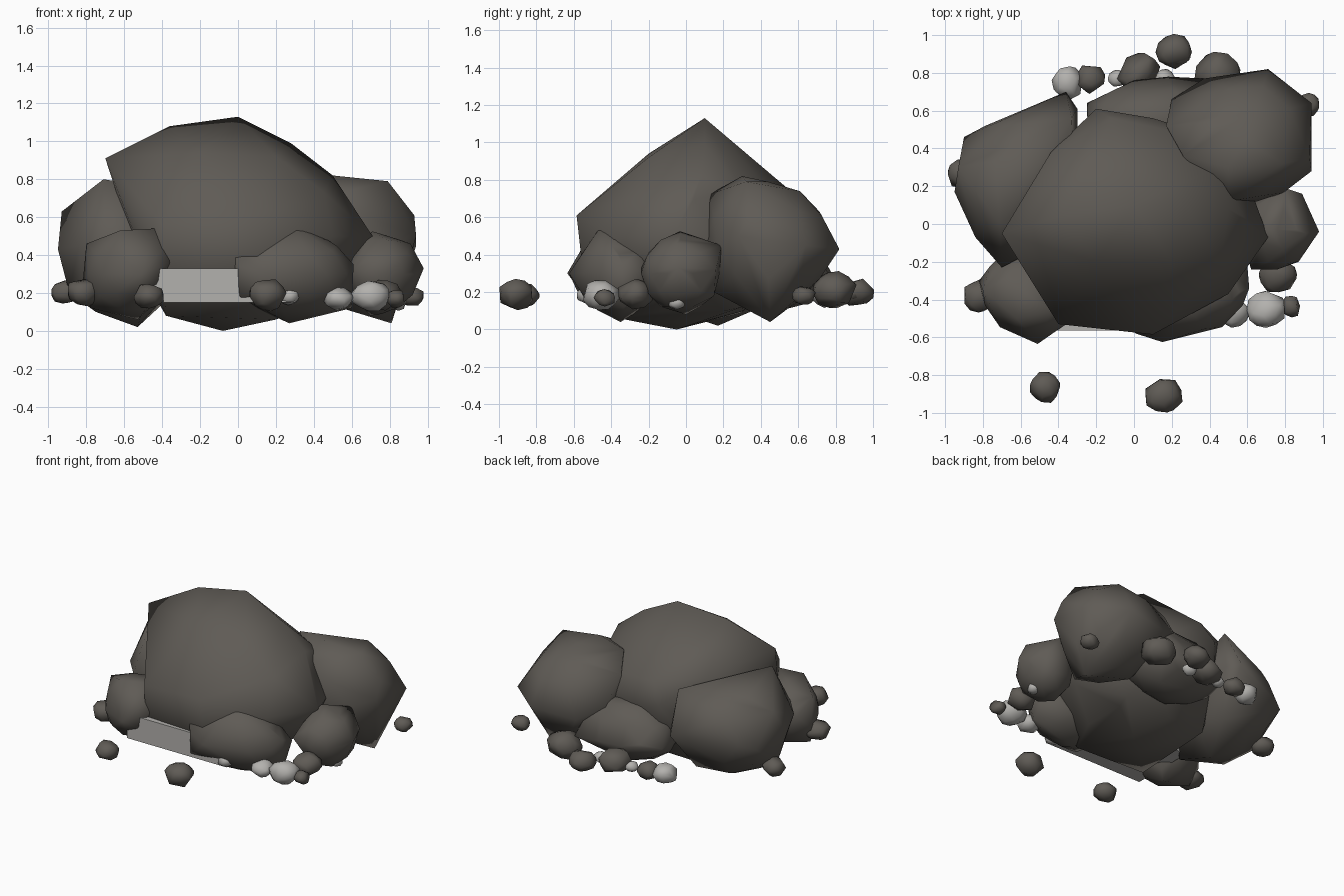
import bpy, bmesh, random
from mathutils import Vector, Euler

random.seed(4)


def make_mat(name, col):
    m = bpy.data.materials.new(name)
    m.diffuse_color = (*col, 1)
    return m


DARK = make_mat("dark_stone", (0.115, 0.105, 0.092))
LIGHT = make_mat("light_stone", (0.45, 0.44, 0.42))


def finish(name, bm, mat, smooth=True):
    bmesh.ops.recalc_face_normals(bm, faces=bm.faces)
    for f in bm.faces:
        f.smooth = smooth
    me = bpy.data.meshes.new(name)
    bm.to_mesh(me)
    bm.free()
    me.materials.append(mat)
    ob = bpy.data.objects.new(name, me)
    bpy.context.collection.objects.link(ob)
    return ob


def hull(name, pts, mat):
    bm = bmesh.new()
    for p in pts:
        bm.verts.new(p)
    bmesh.ops.convex_hull(bm, input=bm.verts[:])
    bmesh.ops.delete(bm, geom=[v for v in bm.verts if not v.link_faces], context='VERTS')
    finish(name, bm, mat)


def ball():
    bm = bmesh.new()
    bmesh.ops.create_icosphere(bm, subdivisions=2, radius=1)
    pts = [v.co.copy() for v in bm.verts]
    bm.free()
    return pts


def boulder(name, centre, radii, corners):
    """Ellipsoid core wrapped together with a few protruding corners."""
    core = [Vector([c + a * r for c, a, r in zip(centre, p, radii)]) for p in ball()]
    hull(name, core + [Vector(c) for c in corners], DARK)


# large central boulder
boulder("main_boulder", (0.04, 0.04, 0.49), (0.6, 0.53, 0.46), [
    (-0.70, -0.05, 0.91), (-0.36, 0.05, 1.08), (0, 0.1, 1.13), (0.28, 0.1, 0.99),
    (0.5, 0.08, 0.82), (0.71, -0.07, 0.5), (-0.4, -0.53, 0.56), (0.1, -0.585, 0.61),
    (-0.2, 0.61, 0.6), (0.1, 0.56, 0.6), (-0.44, 0.38, 0.78), (-0.08, -0.05, 0.0),
    (0.5, -0.37, 0.5), (-0.2, -0.2, 0.94), (0.2, -0.2, 0.92), (-0.05, 0.3, 0.89),
    (-0.12, 0.56, 0.74), (-0.4, -0.52, 0.32), (0.1, -0.55, 0.3), (-0.38, -0.36, 0.08),
    (0.2, -0.36, 0.06), (0.32, 0.3, 0.12), (-0.35, 0.3, 0.09)])
# surrounding boulders
boulder("left_boulder", (-0.6, 0.22, 0.42), (0.32, 0.37, 0.33), [
    (-0.95, 0.17, 0.43), (-0.93, 0.3, 0.63), (-0.9, 0.46, 0.4), (-0.74, 0.53, 0.52),
    (-0.36, 0.7, 0.45), (-0.71, 0.0, 0.8), (-0.7, -0.23, 0.45), (-0.53, 0.17, 0.02),
    (-0.89, 0.2, 0.2), (-0.33, 0.56, 0.74), (-0.75, 0.05, 0.1), (-0.3, 0.61, 0.45),
    (-0.84, -0.07, 0.45), (-0.5, -0.12, 0.12), (-0.4, 0.45, 0.14)])
boulder("back_right_boulder", (0.59, 0.44, 0.45), (0.34, 0.34, 0.34), [
    (0.71, 0.82, 0.43), (0.94, 0.64, 0.45), (0.94, 0.28, 0.5), (0.93, 0.35, 0.61),
    (0.79, 0.32, 0.79), (0.5, 0.3, 0.82), (0.37, 0.77, 0.4), (0.2, 0.66, 0.5),
    (0.5, 0.12, 0.72), (0.81, 0.45, 0.04), (0.6, 0.67, 0.6), (0.17, 0.52, 0.7),
    (0.26, 0.36, 0.8), (0.65, 0.15, 0.2)])
boulder("right_boulder", (0.76, -0.03, 0.3), (0.19, 0.21, 0.21), [
    (0.98, -0.04, 0.33), (0.71, -0.03, 0.525), (0.62, -0.24, 0.33), (0.86, -0.2, 0.36),
    (0.89, 0.16, 0.32), (0.8, 0.19, 0.45), (0.91, -0.05, 0.46), (0.7, 0.0, 0.08),
    (0.85, 0.15, 0.18)])
boulder("front_boulder", (0.29, -0.36, 0.3), (0.3, 0.23, 0.23), [
    (-0.04, -0.52, 0.44), (0.01, -0.48, 0.5), (0.29, -0.45, 0.56), (0.52, -0.4, 0.45),
    (0.61, -0.34, 0.35), (0.6, -0.33, 0.12), (0.15, -0.625, 0.3), (0.36, -0.57, 0.3),
    (0.01, -0.57, 0.18), (0.01, -0.58, 0.34), (0.6, -0.22, 0.3), (0.27, -0.35, 0.04)])
boulder("front_left_boulder", (-0.58, -0.36, 0.3), (0.22, 0.23, 0.22), [
    (-0.8, -0.35, 0.46), (-0.62, -0.5, 0.53), (-0.44, -0.46, 0.54), (-0.36, -0.53, 0.36),
    (-0.82, -0.3, 0.25), (-0.7, -0.55, 0.3), (-0.51, -0.635, 0.3), (-0.76, -0.22, 0.35),
    (-0.37, -0.5, 0.46), (-0.43, -0.57, 0.25), (-0.78, -0.35, 0.12), (-0.53, -0.33, 0.06)])
boulder("back_boulder", (0.1, 0.5, 0.32), (0.36, 0.25, 0.22), [
    (-0.25, 0.64, 0.3), (0.0, 0.76, 0.3), (0.18, 0.78, 0.3), (0.38, 0.77, 0.28),
    (-0.05, 0.6, 0.54), (0.3, 0.65, 0.52)])

# pale slab wedged under the pile
bm = bmesh.new()
bmesh.ops.create_cube(bm, size=1)
for v in bm.verts:
    v.co = Vector((-0.11 + v.co.x * 0.82, -0.32 + v.co.y * 0.49, 0.24 + v.co.z * 0.18))
finish("pale_slab", bm, LIGHT, smooth=False)


def pebble(i, x, y, z, r, mat):
    rot = Euler((random.uniform(0, 6), random.uniform(0, 6), random.uniform(0, 6))).to_matrix()
    pts = []
    for p in ball():
        if random.random() < 0.75:  # drop some corners so the outline is coarse
            q = rot @ (p * random.uniform(0.95, 1.1))
            pts.append(Vector((x, y, z)) + Vector((q.x * 1.04, q.y, q.z * 0.82)) * r)
    hull(f"pebble_{i}", pts, mat)


# scattered pebbles: x, y, z, radius
dark_pebbles = [
    (-0.47, -0.865, 0.185, 0.08), (0.155, -0.905, 0.19, 0.098), (-0.815, -0.385, 0.205, 0.088),
    (-0.91, 0.26, 0.205, 0.078), (-0.23, 0.77, 0.19, 0.075), (0.025, 0.8, 0.21, 0.108),
    (0.215, 0.91, 0.2, 0.09), (0.24, 0.9, 0.2, 0.06), (0.45, 0.79, 0.21, 0.118),
    (0.92, 0.63, 0.18, 0.062), (0.76, -0.27, 0.19, 0.095), (0.835, -0.435, 0.17, 0.057)]
light_pebbles = [
    (-0.35, 0.75, 0.19, 0.085), (-0.09, 0.77, 0.18, 0.045), (0.16, 0.77, 0.18, 0.05),
    (0.53, -0.47, 0.17, 0.075), (0.7, -0.45, 0.185, 0.098), (0.27, -0.53, 0.185, 0.055),
    (0.84, -0.05, 0.145, 0.045)]
for i, p in enumerate(dark_pebbles):
    pebble(i, *p, DARK)
for i, p in enumerate(light_pebbles):
    pebble(i + 20, *p, LIGHT)
